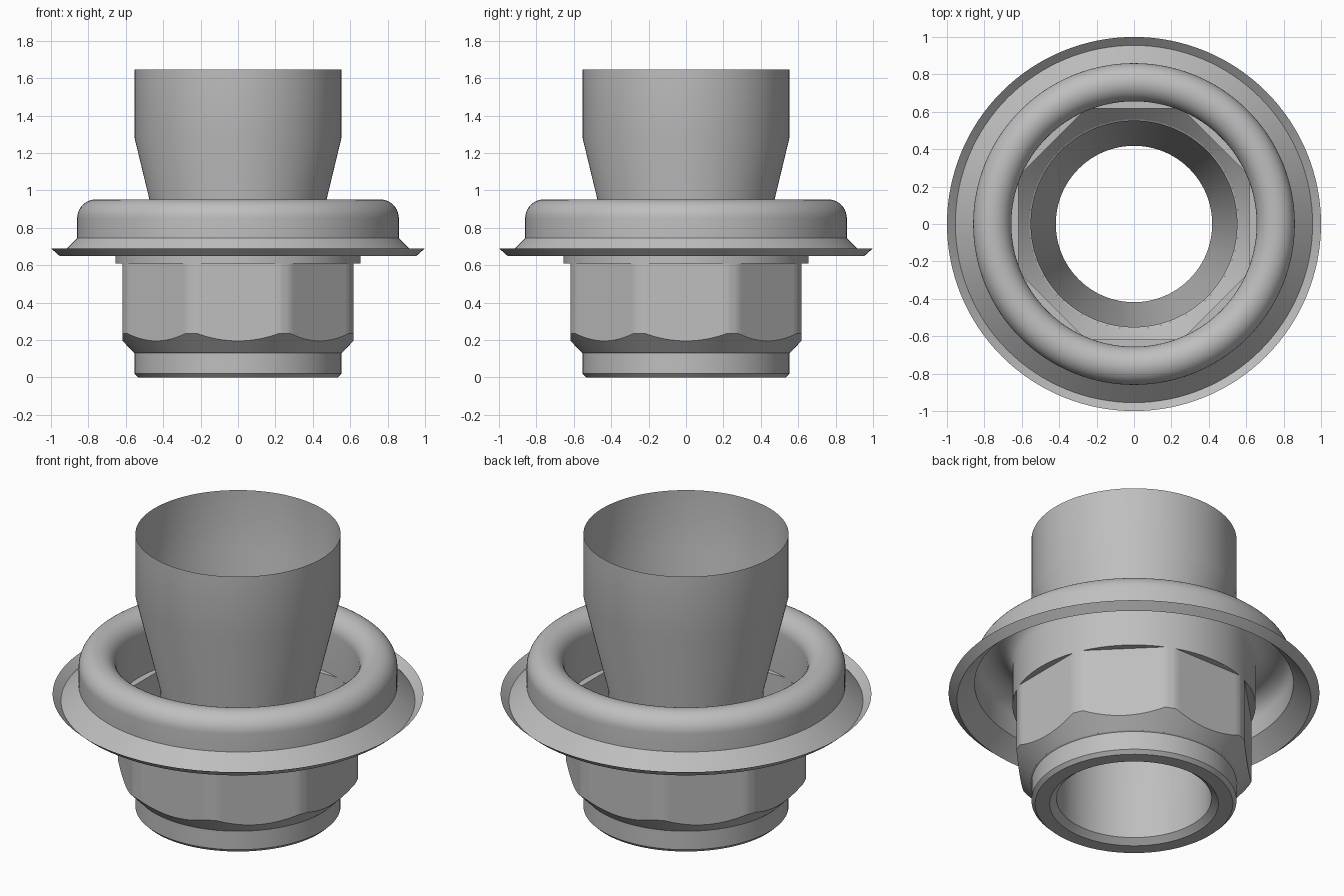
import bpy
import bmesh
from math import cos, sin, pi, radians, acos

cube = bpy.data.objects.get("Cube")
if cube:
    bpy.data.objects.remove(cube, do_unlink=True)

steel = bpy.data.materials.new("grey_steel")
steel.use_nodes = True
colour = (0.52, 0.52, 0.52, 1)
steel.diffuse_color = colour
steel.node_tree.nodes["Principled BSDF"].inputs["Base Color"].default_value = colour


def skin(name, rings):
    """Join rings of points, each a closed loop, into an open shell."""
    bm = bmesh.new()
    loops = [[bm.verts.new(p) for p in ring] for ring in rings]
    n = len(loops[0])
    for low, high in zip(loops, loops[1:]):
        for i in range(n):
            j = (i + 1) % n
            bm.faces.new((low[i], low[j], high[j], high[i]))
    bmesh.ops.remove_doubles(bm, verts=bm.verts, dist=0.0001)
    mesh = bpy.data.meshes.new(name)
    bm.to_mesh(mesh)
    bm.free()
    mesh.materials.append(steel)
    obj = bpy.data.objects.new(name, mesh)
    bpy.context.collection.objects.link(obj)
    bpy.ops.object.select_all(action="DESELECT")
    bpy.context.view_layer.objects.active = obj
    obj.select_set(True)
    bpy.ops.object.shade_smooth_by_angle(angle=radians(30))
    return obj


def lathe(name, profile, segments=128):
    turns = [2 * pi * i / segments for i in range(segments)]
    return skin(name, [[(r * cos(a), r * sin(a), z) for a in turns] for r, z in profile])


# Thin tube: flared top, straight bore, chamfered foot
lathe("flared_tube", [(0.56, 0.135), (0.553, 0.13), (0.553, 0.02), (0.533, 0),
                      (0.455, 0), (0.418, 0.03), (0.418, 0.72),
                      (0.553, 1.28), (0.553, 1.645)])

# Rolled collar: inner wall, half-round top, outer wall and V-shaped lip
roll = [(0.758 - 0.102 * cos(pi * i / 20), 0.85 + 0.102 * sin(pi * i / 20))
        for i in range(21)]
lathe("rolled_collar", [(0.656, 0.61)] + roll + [(0.86, 0.745), (0.955, 0.65), (1.0, 0.69)])

# Octagonal nut: flats cut from a round bar, chamfered below, open inside
flat, bar, foot = 0.617, 0.656, 0.56
half = acos(flat / bar)
points = []
for side in range(8):
    middle = side * pi / 4
    for i in range(16):
        t = -half + 2 * half * i / 16
        points.append((middle + t, flat / cos(t)))
    for i in range(3):
        points.append((middle + half + (pi / 4 - 2 * half) * i / 3, bar))


def nut_ring(radius, height):
    return [(radius(r) * cos(a), radius(r) * sin(a), height(r)) for a, r in points]


skin("octagonal_nut", [
    nut_ring(lambda r: foot, lambda r: 0.135),
    nut_ring(lambda r: r, lambda r: 0.135 + 1.05 * (r - foot)),
    nut_ring(lambda r: r, lambda r: 0.61),
    nut_ring(lambda r: bar, lambda r: 0.61),
])
